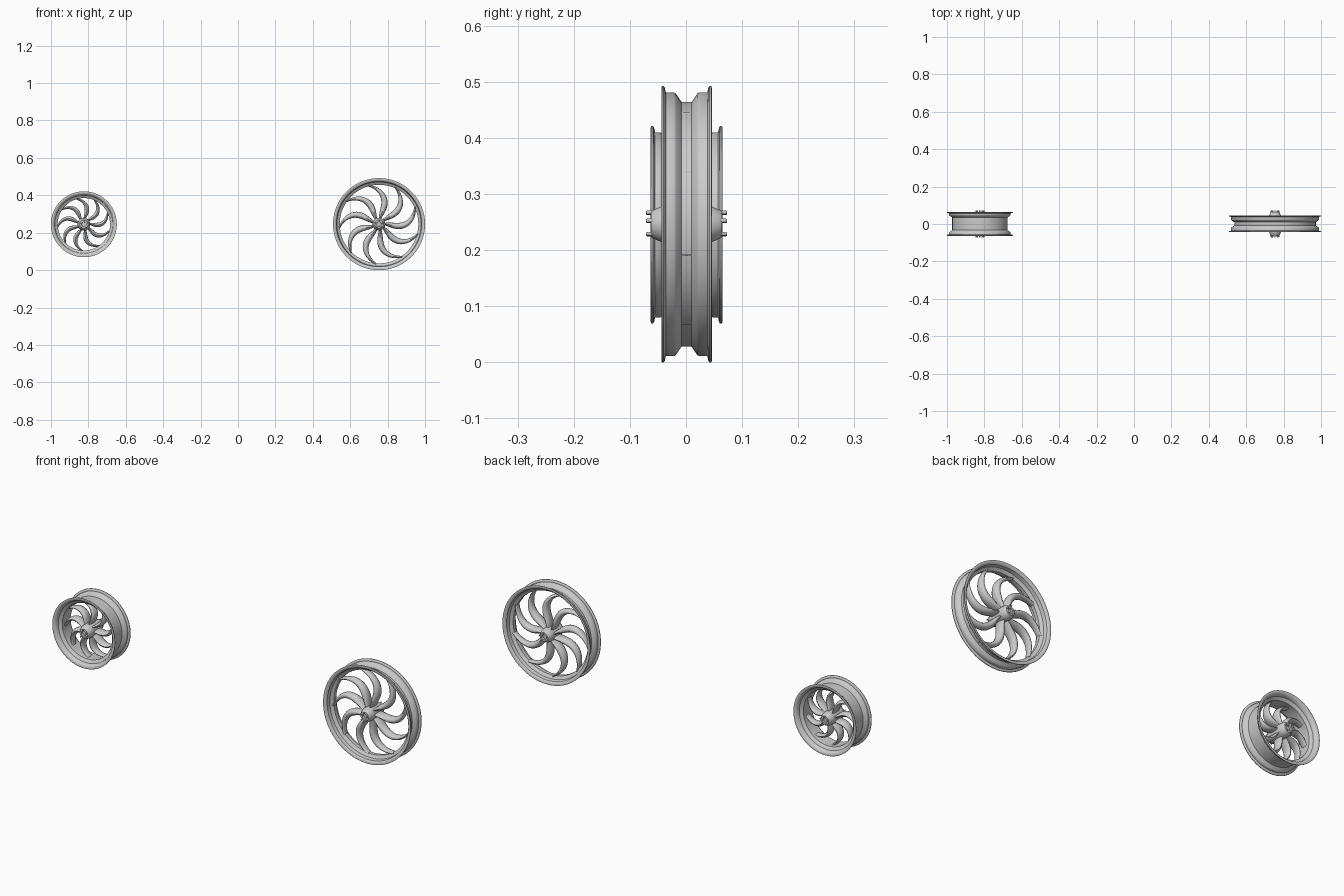
import bpy, bmesh, math
from mathutils import Vector

cube = bpy.data.objects.get("Cube")
if cube:
    bpy.data.objects.remove(cube, do_unlink=True)

metal = bpy.data.materials.new("satin_grey_metal")
metal.use_nodes = True
GREY = (0.6, 0.6, 0.6, 1)
metal.diffuse_color = GREY
metal.node_tree.nodes["Principled BSDF"].inputs["Base Color"].default_value = GREY


def finish(bm, name, centre, angle=35):
    bmesh.ops.recalc_face_normals(bm, faces=bm.faces)
    mesh = bpy.data.meshes.new(name)
    bm.to_mesh(mesh)
    bm.free()
    obj = bpy.data.objects.new(name, mesh)
    obj.location = centre
    mesh.materials.append(metal)
    bpy.context.collection.objects.link(obj)
    bpy.ops.object.select_all(action='DESELECT')
    obj.select_set(True)
    bpy.context.view_layer.objects.active = obj
    bpy.ops.object.shade_smooth_by_angle(angle=math.radians(angle))


def skin(bm, rings, closed=False):
    """Bridge successive loops of points with quads."""
    loops = [[bm.verts.new(p) for p in ring] for ring in rings]
    n = len(loops[0])
    pairs = list(zip(loops, loops[1:]))
    if closed:
        pairs.append((loops[-1], loops[0]))
    else:
        bm.faces.new(loops[0])
        bm.faces.new(loops[-1])
    for a, b in pairs:
        for i in range(n):
            j = (i + 1) % n
            bm.faces.new((a[i], a[j], b[j], b[i]))


def circle(y, r, n, cx=0, cz=0):
    return [Vector((cx + r * math.cos(k * math.tau / n), y,
                    cz + r * math.sin(k * math.tau / n))) for k in range(n)]


def rim(name, centre, R, w, valley, seat):
    # Half of the section, from the drop centre out to the lip and back inside
    outer = [(valley, R - .028), (seat, R - .013), (seat + .003, R - .011),
             (w - .008, R - .011), (w - .006, R - .002), (w - .004, R),
             (w - .001, R), (w, R - .003)]
    inner = [(w - .002, R - .012), (w - .008, R - .018),
             (seat, R - .021), (valley, R - .036)]
    half = outer + inner
    section = half + [(-y, r) for y, r in reversed(half)]
    bm = bmesh.new()
    skin(bm, [circle(y, r, 96) for y, r in section], closed=True)
    finish(bm, name, centre)


def spokes(name, centre, R, count, start):
    r0, r1 = .024, R - .031
    steps, sides = 18, 12

    def path(t):
        a = -.9 * t + 1.3 * t * t
        r = r0 + (r1 - r0) * t
        return Vector((r * math.cos(a), 0, r * math.sin(a)))

    # One crescent blade, thick in the middle and thin at the rim
    blade = []
    for i in range(steps + 1):
        t = i / steps
        tangent = (path(t + .01) - path(t - .01)).normalized()
        side = Vector((-tangent.z, 0, tangent.x))
        wide = R * (.018 + .05 * math.sin(math.pi * t ** .9))
        deep = .030 - .014 * t
        ring = []
        for k in range(sides):
            u = k * math.tau / sides
            ring.append(path(t) + side * wide * math.cos(u)
                        + Vector((0, deep * math.sin(u), 0)))
        blade.append(ring)
    bm = bmesh.new()
    for s in range(count):
        a = start + s * math.tau / count
        c, d = math.cos(a), math.sin(a)
        skin(bm, [[Vector((p.x * c - p.z * d, p.y, p.x * d + p.z * c))
                   for p in ring] for ring in blade])
    finish(bm, name, centre, 50)


def hub(name, centre, r):
    # Tapered barrel with a stepped bearing recess at each end
    half = [(.030, r), (.042, r * .97), (.060, r * .74),
            (.063, r * .66), (.063, r * .36), (.054, r * .34)]
    section = [(-y, q) for y, q in reversed(half)] + half
    bm = bmesh.new()
    skin(bm, [circle(y, q, 40) for y, q in section])
    finish(bm, name, centre)


def bolts(name, centre, ring):
    bm = bmesh.new()
    for side in (-1, 1):
        for k in range(5):
            a = math.pi / 2 + k * math.tau / 5
            x, z = ring * math.cos(a), ring * math.sin(a)
            skin(bm, [circle(side * y, q, 12, x, z) for y, q in
                      ((.058, .0035), (.070, .0035), (.072, .0025))])
    finish(bm, name, centre)


def wheel(label, centre, R, w, valley, seat, hub_radius, start):
    rim(label + "_rim", centre, R, w, valley, seat)
    spokes(label + "_spokes", centre, R, 9, start)
    hub(label + "_hub", centre, hub_radius)
    bolts(label + "_hub_bolts", centre, .021)


# Large narrow wheel and small wide wheel
wheel("large_wheel", (.754, .001, .246), .246, .045, .009, .019, .034, 1.45)
wheel("small_wheel", (-.824, .001, .245), .176, .064, .034, .044, .034, 1.5)
